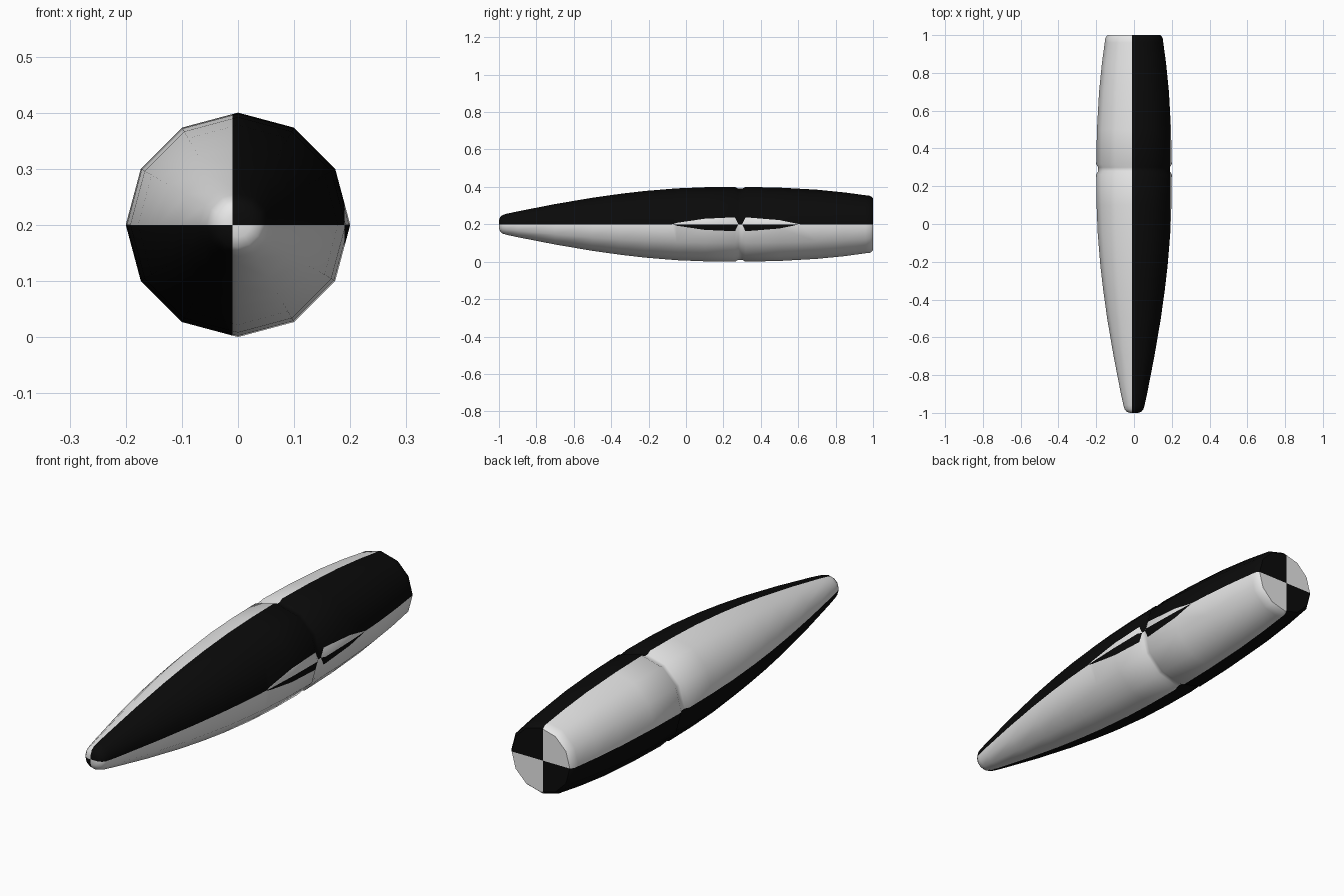
import bpy, bmesh, math
from mathutils import Vector

if "Cube" in bpy.data.objects:
    bpy.data.objects.remove(bpy.data.objects["Cube"])

SIDES = 12
CZ = 0.2       # height of the long axis
SPLIT_X = -0.01
EDGE_X = 0.19


def material(name, value):
    m = bpy.data.materials.new(name)
    m.diffuse_color = (value, value, value, 1)
    m.use_nodes = True
    m.node_tree.nodes["Principled BSDF"].inputs["Base Color"].default_value = m.diffuse_color
    return m


# (y, radius) from rounded nose, over the groove, to the chamfered flat tail
profile = [(-1.0, 0.022), (-0.993, 0.04), (-0.98, 0.05), (-0.96, 0.056),
           (-0.9, 0.069), (-0.7, 0.108), (-0.5, 0.142), (-0.35, 0.163),
           (-0.22, 0.178), (-0.05, 0.192), (0.1, 0.198), (0.262, 0.2),
           (0.28, 0.19), (0.3, 0.19), (0.318, 0.2), (0.5, 0.196),
           (0.7, 0.185), (0.85, 0.17), (0.96, 0.155), (0.985, 0.152),
           (1.0, 0.14)]

# lathed body along y
bm = bmesh.new()
rings = []
for y, r in profile:
    rings.append([bm.verts.new((r * math.cos(a), y, CZ + r * math.sin(a)))
                  for a in (2 * math.pi * i / SIDES for i in range(SIDES))])
for a, b in zip(rings, rings[1:]):
    for i in range(SIDES):
        j = (i + 1) % SIDES
        bm.faces.new((a[i], a[j], b[j], b[i]))
bm.faces.new(rings[0])
bm.faces.new(rings[-1])

# cut along the borders of the checker colouring
for co, no in (((SPLIT_X, 0, 0), (1, 0, 0)), ((EDGE_X, 0, 0), (1, 0, 0)),
               ((0, 0, CZ), (0, 0, 1))):
    bmesh.ops.bisect_plane(bm, geom=bm.verts[:] + bm.edges[:] + bm.faces[:],
                           dist=1e-5, plane_co=Vector(co), plane_no=Vector(no))
bmesh.ops.recalc_face_normals(bm, faces=bm.faces)

# checker rule: colour swaps over each border
for f in bm.faces:
    c = f.calc_center_median()
    f.material_index = ((c.x > SPLIT_X) + (c.x > EDGE_X) + (c.z > CZ) + 1) % 2

mesh = bpy.data.meshes.new("tapered_body")
bm.normal_update()
bm.to_mesh(mesh)
bm.free()
mesh.materials.append(material("white", 0.8))
mesh.materials.append(material("black", 0.003))
# index 1 (black) belongs where x and z sides agree
body = bpy.data.objects.new("tapered_body", mesh)
bpy.context.collection.objects.link(body)
bpy.context.view_layer.objects.active = body
body.select_set(True)
bpy.ops.object.shade_smooth_by_angle(angle=math.radians(50))
